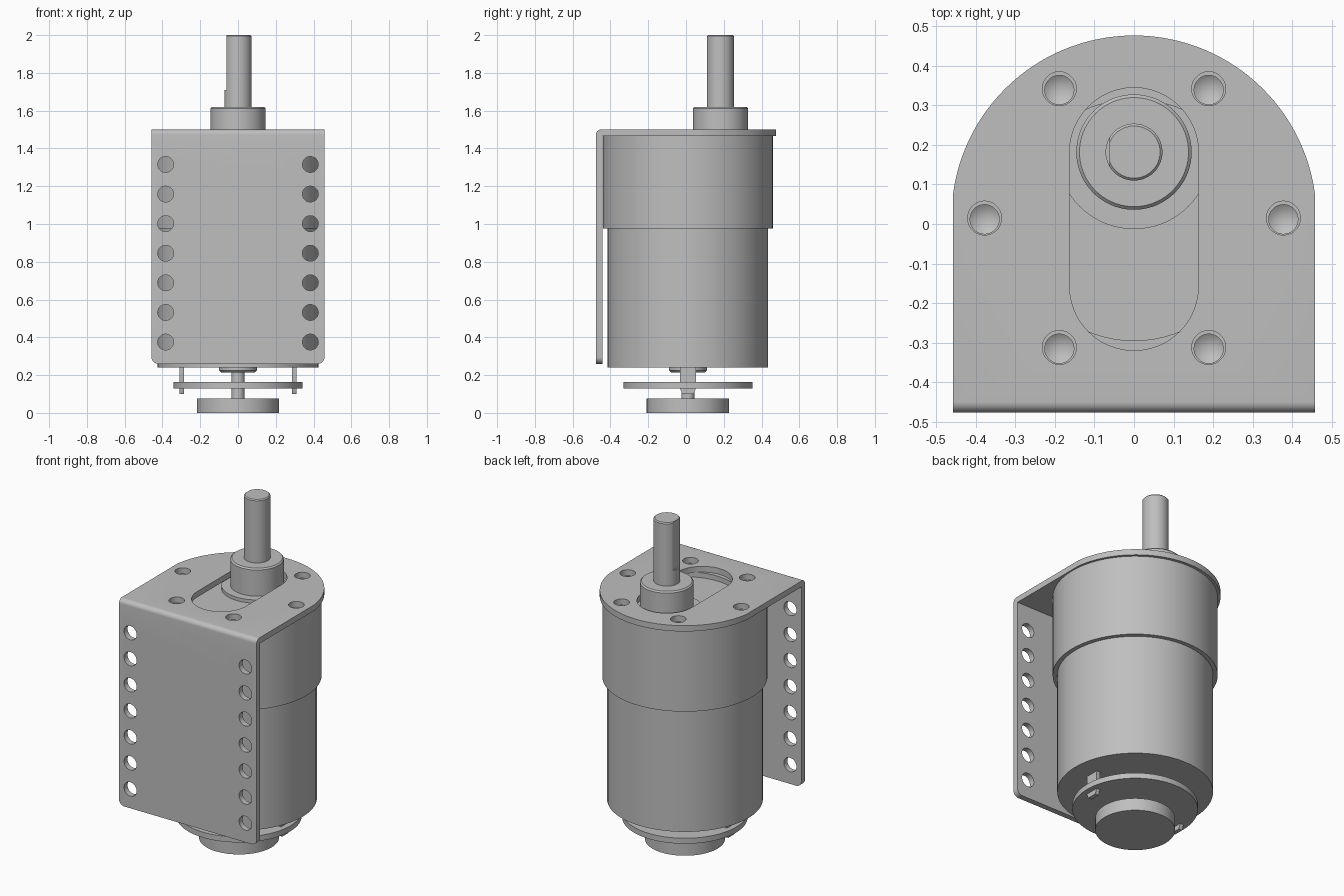
import bpy, bmesh, math
from math import sin, cos, pi
from mathutils import Vector

cube = bpy.data.objects.get("Cube")
if cube:
    bpy.data.objects.remove(cube, do_unlink=True)

GREY = (0.52, 0.52, 0.52, 1)
metal = bpy.data.materials.new("grey metal")
metal.use_nodes = True
metal.diffuse_color = GREY
metal.node_tree.nodes["Principled BSDF"].inputs["Base Color"].default_value = GREY

AXIS_Y = 0.01      # motor centre line
SHAFT_Y = 0.182    # offset output shaft
TOP, SEAT = 1.5, 1.465


def finish(bm, name):
    bmesh.ops.remove_doubles(bm, verts=bm.verts, dist=1e-5)
    bmesh.ops.recalc_face_normals(bm, faces=bm.faces)
    mesh = bpy.data.meshes.new(name)
    bm.to_mesh(mesh)
    bm.free()
    mesh.materials.append(metal)
    obj = bpy.data.objects.new(name, mesh)
    bpy.context.collection.objects.link(obj)
    return obj


def lathe(name, profile, x=0, y=AXIS_Y, steps=72):
    """Spin (radius, z) points round a vertical axis."""
    bm = bmesh.new()
    vs = [bm.verts.new((x + r, y, z)) for r, z in profile]
    es = [bm.edges.new(p) for p in zip(vs, vs[1:])]
    bmesh.ops.spin(bm, geom=vs + es, cent=(x, y, 0), axis=(0, 0, 1),
                   angle=2 * pi, steps=steps, use_duplicate=False)
    return finish(bm, name)


def disc(name, r, z0, z1, y=AXIS_Y, low=0, high=0):
    """Cylinder with optional bottom and top chamfers."""
    return lathe(name, [(0, z0), (r - low, z0), (r, z0 + low),
                        (r, z1 - high), (r - high, z1), (0, z1)], y=y)


def prism(name, outline, depth):
    bm = bmesh.new()
    face = bm.faces.new([bm.verts.new(p) for p in outline])
    ext = bmesh.ops.extrude_face_region(bm, geom=[face])["geom"]
    bmesh.ops.translate(bm, vec=Vector(depth),
                        verts=[v for v in ext if isinstance(v, bmesh.types.BMVert)])
    return finish(bm, name)


def arc(cx, cy, r, start, end, n):
    return [(cx + r * cos(start + (end - start) * i / n),
             cy + r * sin(start + (end - start) * i / n)) for i in range(n + 1)]


def boolean(obj, cutter, operation="DIFFERENCE"):
    cutter.hide_render = True
    mod = obj.modifiers.new("cut", "BOOLEAN")
    mod.operation, mod.solver, mod.object = operation, "EXACT", cutter
    bpy.context.view_layer.objects.active = obj
    bpy.ops.object.modifier_apply(modifier=mod.name)
    bpy.data.objects.remove(cutter, do_unlink=True)


def box(name, lo, hi):
    (x0, y0, z0), (x1, y1, z1) = lo, hi
    return prism(name, [(x0, y0, z0), (x1, y0, z0), (x1, y1, z0), (x0, y1, z0)],
                 (0, 0, z1 - z0))


# Bracket: bent sheet trimmed to its top and front outlines
FRONT, INNER, BEND = -0.477, -0.443, 0.027
bend = arc(FRONT + BEND, TOP - BEND, BEND, pi, pi / 2, 8)
section = [(FRONT, 0.1)] + bend + [(0.7, TOP), (0.7, SEAT), (INNER, SEAT), (INNER, 0.1)]
bracket = prism("bracket", [(-0.6, y, z) for y, z in section], (1.2, 0, 0))
R = 0.462
top_outline = [(-R, -0.7), (R, -0.7)] + arc(0, 0.015, R, 0, pi, 64)
boolean(bracket, prism("top_trim", [(x, y, 0) for x, y in top_outline], (0, 0, 2)),
        "INTERSECT")
W, B, C = 0.458, 0.26, 0.035
front_outline = ([(W, 1.8), (-W, 1.8)] + arc(-W + C, B + C, C, pi, 1.5 * pi, 8)
                 + arc(W - C, B + C, C, 1.5 * pi, 2 * pi, 8))
boolean(bracket, prism("front_trim", [(x, -0.8, z) for x, z in front_outline],
                       (0, 1.6, 0)), "INTERSECT")

# Slot for the offset shaft
slot = arc(0, SHAFT_Y, 0.163, 0, pi, 24) + arc(0, -0.157, 0.163, pi, 2 * pi, 24)
boolean(bracket, prism("slot_cutter", [(x, y, 1.4) for x, y in slot], (0, 0, 0.2)))

# Rows of mounting holes in the front sheet
for side in (-1, 1):
    for i in range(7):
        ring = arc(side * 0.383, 0.375 + i * 0.1567, 0.042, 0, 2 * pi, 28)[:-1]
        boolean(bracket, prism("hole_cutter", [(x, -0.6, z) for x, z in ring],
                               (0, 0.3, 0)))

# Gearbox with recessed top
gearbox = lathe("gearbox", [(0, 0.975), (0.45, 0.975), (0.45, SEAT), (0.305, SEAT),
                            (0.305, 1.435), (0, 1.435)])

# Six bolt holes: clearance in the bracket, cone-ended in the gearbox
for i in range(6):
    a = i * pi / 3
    x, y = 0.378 * cos(a), 0.378 * sin(a)
    clear = lathe("clearance_cutter", [(0, 1.4), (0.043, 1.4), (0.043, 1.6), (0, 1.6)],
                  x, 0.015 + y, 28)
    boolean(bracket, clear)
    drill = lathe("drill_cutter", [(0, 1.3), (0.037, 1.325), (0.037, 1.6), (0, 1.6)],
                  x, 0.012 + y, 28)
    boolean(gearbox, drill)

# Motor can and rear bearing
can = disc("motor_can", 0.425, 0.24, 0.985)
bearing = disc("rear_bearing", 0.1, 0.213, 0.245, low=0.012)

# Output shaft with flat, and its collar
boss = disc("shaft_boss", 0.195, 1.42, 1.455, SHAFT_Y)
collar = disc("shaft_collar", 0.146, 1.45, 1.62, SHAFT_Y, high=0.008)
shaft = disc("output_shaft", 0.072, 1.6, 2.0, SHAFT_Y, high=0.006)
boolean(shaft, box("flat_cutter", (-0.2, 0, 1.71), (-0.062, 0.4, 2.1)))

# Rear shaft, encoder board and magnet wheel
rear_shaft = disc("rear_shaft", 0.035, 0.002, 0.245)
board = disc("encoder_board", 0.342, 0.13, 0.163)
wheel = disc("magnet_wheel", 0.218, 0, 0.075)

# Terminals: thin tabs with tapered tips
for side, label in ((-1, "right"), (1, "left")):
    tab = [(-0.042, 0.245), (-0.042, 0.13), (-0.03, 0.1),
           (0.03, 0.1), (0.042, 0.13), (0.042, 0.245)]
    prism(label + "_terminal", [(side * 0.297 - 0.012, AXIS_Y + y, z) for y, z in tab],
          (0.024, 0, 0))

# Smooth the round surfaces, keep edges sharp
bpy.ops.object.select_all(action="DESELECT")
for obj in bpy.context.collection.objects:
    if obj.type == "MESH" and metal.name in obj.data.materials:
        obj.select_set(True)
        bpy.context.view_layer.objects.active = obj
bpy.ops.object.shade_smooth_by_angle(angle=math.radians(30))
